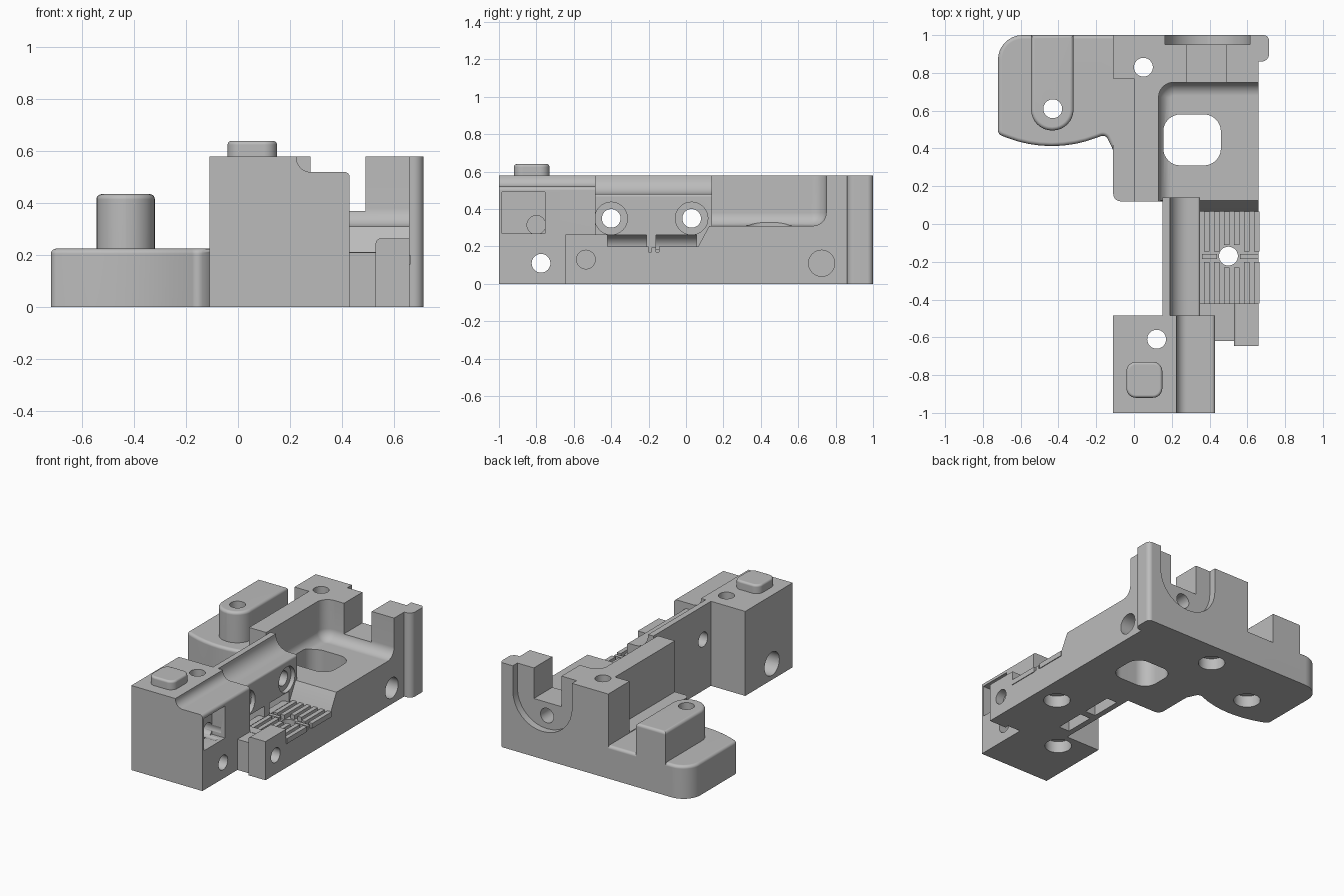
import bpy, bmesh, math
from mathutils import Vector

cube = bpy.data.objects.get("Cube")
if cube:
    bpy.data.objects.remove(cube, do_unlink=True)

grey = bpy.data.materials.new("plain grey")
grey.use_nodes = True
grey.diffuse_color = (0.5, 0.5, 0.5, 1)
grey.node_tree.nodes["Principled BSDF"].inputs["Base Color"].default_value = (0.5, 0.5, 0.5, 1)


def round_corners(corners, steps=8):
    """Corners are (u, v) or (u, v, radius)."""
    out = []
    n = len(corners)
    for i, c in enumerate(corners):
        p = Vector(c[:2])
        if len(c) < 3:
            out.append(p)
            continue
        a = (Vector(corners[i - 1][:2]) - p).normalized()
        b = (Vector(corners[(i + 1) % n][:2]) - p).normalized()
        half = a.angle(b) / 2
        t = c[2] / math.tan(half)
        centre = p + (a + b).normalized() * c[2] / math.sin(half)
        s, e = p + a * t - centre, p + b * t - centre
        a0 = math.atan2(s.y, s.x)
        turn = math.atan2(e.y, e.x) - a0
        turn = (turn + math.pi) % (2 * math.pi) - math.pi
        for k in range(steps + 1):
            ang = a0 + turn * k / steps
            out.append(centre + Vector((math.cos(ang), math.sin(ang))) * c[2])
    return out


def prism(name, axis, lo, hi, corners, soft=0):
    """Extrude a profile along an axis; soft rounds the top (+) or bottom (-) rim."""
    place = {"x": lambda p, w: (w, p.x, p.y),
             "y": lambda p, w: (p.x, w, p.y),
             "z": lambda p, w: (p.x, p.y, w)}[axis]
    pts = round_corners(corners)
    bm = bmesh.new()
    rings = [[bm.verts.new(place(p, w)) for p in pts] for w in (lo, hi)]
    caps = [bm.faces.new(r) for r in rings]
    n = len(pts)
    for i in range(n):
        j = (i + 1) % n
        bm.faces.new((rings[0][i], rings[0][j], rings[1][j], rings[1][i]))
    bmesh.ops.recalc_face_normals(bm, faces=bm.faces[:])
    if soft:
        rim = list(caps[1 if soft > 0 else 0].edges)
        bmesh.ops.bevel(bm, geom=rim, offset=abs(soft), segments=5, profile=0.5,
                        affect="EDGES", clamp_overlap=True)
    mesh = bpy.data.meshes.new(name)
    bm.to_mesh(mesh)
    bm.free()
    mesh.materials.append(grey)
    obj = bpy.data.objects.new(name, mesh)
    bpy.context.collection.objects.link(obj)
    return obj


def box(name, x0, x1, y0, y1, z0, z1):
    return prism(name, "z", z0, z1, [(x0, y0), (x1, y0), (x1, y1), (x0, y1)])


def rod(axis, u, v, r, lo, hi):
    pts = [(u + r * math.cos(k * math.pi / 16), v + r * math.sin(k * math.pi / 16))
           for k in range(32)]
    return prism("hole_cutter", axis, lo, hi, pts)


def combine(target, tool, operation):
    mod = target.modifiers.new(operation, "BOOLEAN")
    mod.operation, mod.object, mod.solver = operation, tool, "EXACT"
    with bpy.context.temp_override(object=target, active_object=target):
        bpy.ops.object.modifier_apply(modifier=mod.name)
    bpy.data.objects.remove(tool, do_unlink=True)


def finish(obj):
    bpy.ops.object.select_all(action="DESELECT")
    obj.select_set(True)
    bpy.context.view_layer.objects.active = obj
    bpy.ops.object.shade_smooth_by_angle(angle=math.radians(30))
    obj.modifiers.new("flat_normals", "WEIGHTED_NORMAL").keep_sharp = True


# Rear body with the corner lip
body = prism("bracket_body", "z", 0, 0.58, [
    (0, 0.12), (0.15, 0.12), (0.15, 0.065), (0.66, 0.065), (0.66, 0.86),
    (0.715, 0.86, 0.04), (0.715, 1, 0.03), (-0.11, 1), (-0.11, 0.77), (0, 0.77)])
# Open tray with rounded inner edges and a sloped front rim
combine(body, prism("tray_cutter", "z", 0.31, 0.8, [
    (0.13, -0.5), (1, -0.5), (1, 0.75), (0.13, 0.75, 0.08)], -0.07), "DIFFERENCE")
combine(body, prism("slope_cutter", "x", 0.14, 1, [
    (0, 0.2), (0.065, 0.2), (0.125, 0.311), (0.125, 0.45), (0, 0.45)]), "DIFFERENCE")

parts = [
    # Low side wing, its raised boss and the ledge beside the wall
    prism("wing", "z", 0, 0.225, [
        (-0.72, 1, 0.13), (-0.72, 0.475, 0.03), (-0.435, 0.365, 0.66),
        (-0.15, 0.475, 0.03), (-0.11, 0.39), (-0.05, 0.39), (-0.05, 1)], 0.02),
    prism("wing_boss", "z", 0.1, 0.435, [
        (-0.545, 1), (-0.545, 0.495, 0.111), (-0.32, 0.495, 0.111), (-0.32, 1)], 0.02),
    prism("ledge", "z", 0, 0.23, [
        (-0.11, 0.12, 0.04), (0.1, 0.12), (0.1, 0.9), (-0.11, 0.9)]),
    # Middle wall with a coved top, and the low shelf
    prism("middle_wall", "y", -0.5, 0.14, [
        (0.15, 0), (0.66, 0), (0.66, 0.17), (0.35, 0.17), (0.35, 0.48, 0.015),
        (0.19, 0.48, 0.095), (0.19, 0.58), (0.15, 0.58)]),
    # Front block with a stepped top
    prism("front_block", "y", -1, -0.485, [
        (-0.11, 0), (0.43, 0), (0.43, 0.52, 0.02), (0.225, 0.52, 0.055),
        (0.225, 0.58), (-0.11, 0.58)]),
    # Side tab and the web that joins it
    prism("side_tab", "y", -0.645, -0.42, [
        (0.53, 0), (0.66, 0), (0.66, 0.265), (0.53, 0.265, 0.02)]),
    box("tab_web", 0.4, 0.56, -0.62, -0.45, 0, 0.21),
    box("tab_strip", 0.3, 0.6, -0.49, -0.42, 0, 0.212),
]
for part in parts:
    combine(body, part, "UNION")

cutters = [
    # Window in the tray
    prism("window_cutter", "z", -0.1, 0.5, [
        (0.155, 0.31, 0.09), (0.46, 0.31, 0.09), (0.46, 0.58, 0.09), (0.155, 0.58, 0.09)]),
    # Notch and rounded recess in the back wall
    box("notch_cutter", 0.28, 0.49, 0.7, 1.1, 0.37, 0.8),
    prism("recess_cutter", "y", 0.95, 1.1, [
        (0.165, 0.7), (0.165, 0.19, 0.22), (0.615, 0.19, 0.22), (0.615, 0.7)]),
    rod("y", 0.39, 0.28, 0.05, 0.8, 1.1),
    # Pocket in the side of the front block
    box("pocket_cutter", 0.33, 0.5, -0.985, -0.755, 0.27, 0.49),
    rod("x", -0.8, 0.315, 0.05, 0.2, 0.4),
    # Cross holes through the front block, tab and rear side
    rod("x", -0.775, 0.11, 0.05, -0.2, 0.5),
    rod("x", -0.775, 0.11, 0.08, -0.2, -0.01),
    rod("x", -0.535, 0.13, 0.05, 0.6, 0.7),
    rod("x", 0.725, 0.11, 0.07, 0.52, 0.7),
]
# Countersunk holes in the middle wall
for y in (-0.4, 0.03):
    cutters += [rod("x", y, 0.35, 0.05, 0.1, 0.4), rod("x", y, 0.35, 0.087, 0.32, 0.4)]
# Angled ducts from the underside to the foot of the wall
for y0, y1 in ((-0.42, -0.21), (-0.16, 0.055)):
    cutters.append(prism("duct_cutter", "y", y0, y1, [
        (0.19, -0.1), (0.27, -0.1), (0.27, 0.185, 0.05), (0.4, 0.185),
        (0.4, 0.26), (0.19, 0.26, 0.07)]))
# Upright screw holes, wider at the underside
for x, y in ((-0.43, 0.61), (0.05, 0.83), (0.12, -0.61), (0.5, -0.17)):
    cutters += [rod("z", x, y, 0.05, -0.1, 0.8), rod("z", x, y, 0.085, -0.1, 0.08)]
for cutter in cutters:
    combine(body, cutter, "DIFFERENCE")
finish(body)

# Ribs on the low shelf, broken around the middle hole
for i in range(6):
    x = 0.37 + 0.053 * i
    for y0, y1 in ((-0.42, -0.2), (-0.145, 0.066)):
        near = abs(x + 0.015 - 0.5) < 0.06
        a, b = (y0, min(y1, -0.23)) if y0 < -0.3 else (max(y0, -0.11) if near else y0, y1)
        if not near and y0 < -0.3:
            b = y1
        finish(box("shelf_rib", x, x + 0.03, a, b, 0.165, 0.2))
for x0, x1 in ((0.36, 0.44), (0.56, 0.66)):
    finish(box("shelf_crossbar", x0, x1, -0.185, -0.16, 0.165, 0.195))

# Rounded button on the front block
finish(prism("top_button", "z", 0.57, 0.64, [
    (-0.04, -0.92, 0.05), (0.15, -0.92, 0.05), (0.15, -0.73, 0.05), (-0.04, -0.73, 0.05)], 0.015))
